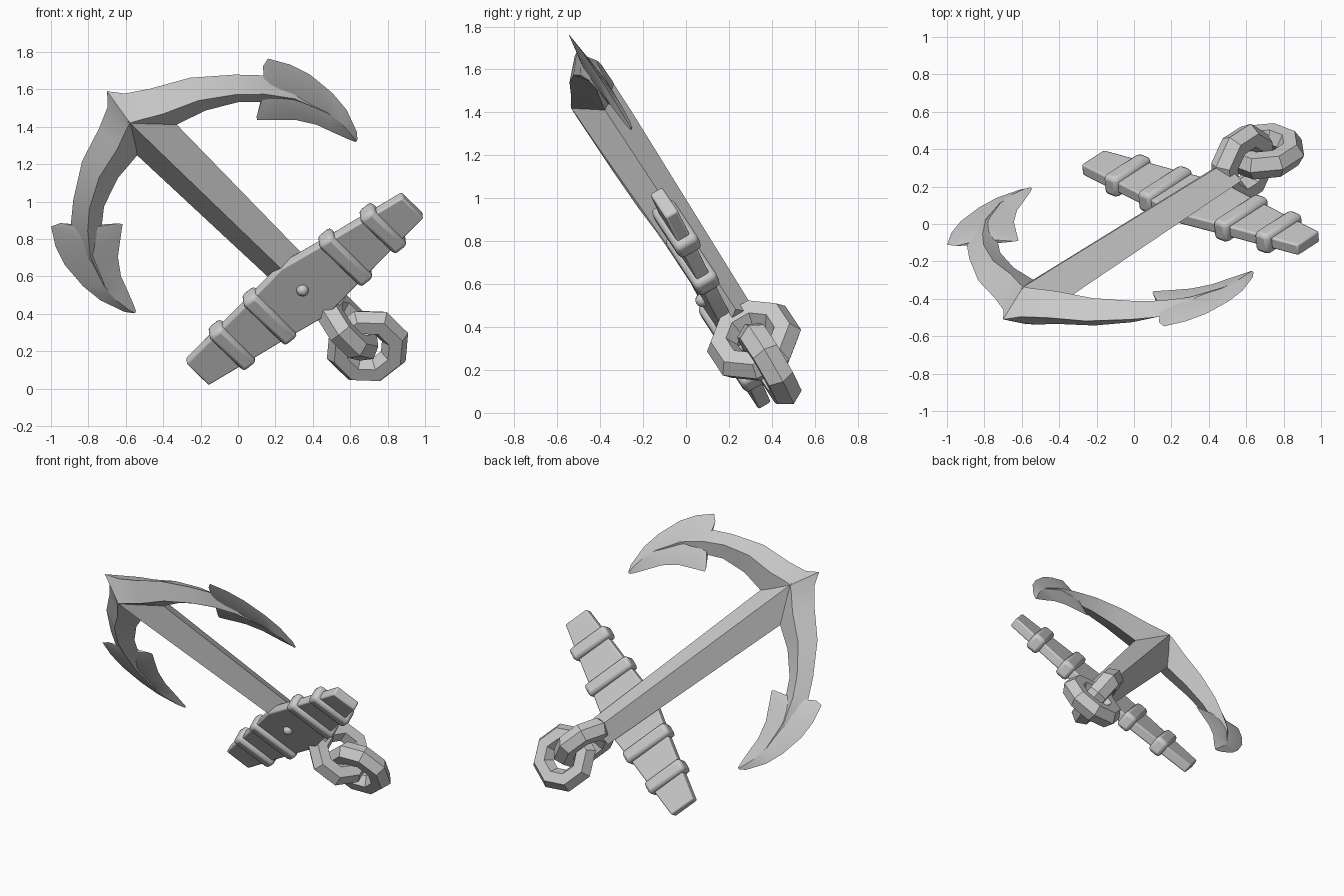
import bpy, bmesh, math
from mathutils import Matrix, Vector

if "Cube" in bpy.data.objects:
    bpy.data.objects.remove(bpy.data.objects["Cube"])

# Anchor frame: u along the arms, d down the shank, n towards the back; origin at crown point
U = Vector((0.757, -0.285, 0.586)).normalized()
D = Vector((0.651, 0.418, -0.633))
D = (D - U * D.dot(U)).normalized()
N = U.cross(D)
FRAME = Matrix.Translation((-0.70, -0.51, 1.59)) @ Matrix((U, D, N)).transposed().to_4x4()


def finish(name, bm, bevel=0.0):
    bmesh.ops.recalc_face_normals(bm, faces=bm.faces)
    me = bpy.data.meshes.new(name)
    bm.to_mesh(me)
    bm.free()
    ob = bpy.data.objects.new(name, me)
    bpy.context.collection.objects.link(ob)
    ob.matrix_world = FRAME
    if bevel:
        m = ob.modifiers.new("bevel", 'BEVEL')
        m.width = bevel
        m.segments = 2
    bpy.ops.object.select_all(action='DESELECT')
    ob.select_set(True)
    bpy.context.view_layer.objects.active = ob
    bpy.ops.object.shade_smooth_by_angle(angle=math.radians(28))
    return ob


def loft(name, sections):
    """Diamond sections: outer point, inner point, ridge point, ridge half depth."""
    bm = bmesh.new()
    rings = []
    for o, i, m, c in sections:
        rings.append([bm.verts.new(p) for p in
                      ((*o, 0), (*m, -c), (*i, 0), (*m, c))])
    for r, s in zip(rings, rings[1:]):
        for k in range(4):
            bm.faces.new((r[k], r[(k + 1) % 4], s[(k + 1) % 4], s[k]))
    bm.faces.new(rings[0])
    bm.faces.new(rings[-1])
    return finish(name, bm)


def flip(sec):
    return [((-o[0], o[1]), (-i[0], i[1]), (-m[0], m[1]), c) for o, i, m, c in sec]


def plate(name, outline, c0, c1, bevel):
    bm = bmesh.new()
    f = bm.faces.new([bm.verts.new((a, b, c0)) for a, b in outline])
    ext = bmesh.ops.extrude_face_region(bm, geom=[f])
    for v in ext['geom']:
        if isinstance(v, bmesh.types.BMVert):
            v.co.z = c1
    return finish(name, bm, bevel)


# Curved arms with a diamond section, mirrored about the shank
half = [((.06, .075), (.06, .39), (.05, .20), .112),
        ((.18, .145), (.135, .41), (.16, .26), .102),
        ((.38, .238), (.308, .448), (.35, .335), .085),
        ((.571, .388), (.475, .53), (.52, .455), .066),
        ((.685, .50), (.565, .615), (.625, .565), .048),
        ((.76, .66), (.68, .72), (.72, .70), .036),
        ((.81, .88), (.77, .90), (.79, .90), .024),
        ((.79, 1.12), (.785, 1.12), (.787, 1.12), .004)]
crown = [((0, 0), (0, .37), (0, .177), .115)]
loft("arms", flip(half)[::-1] + crown + half)

# Pointed flukes near the arm ends
fluke = [((.715, .45), (.485, .665), (.625, .565), .018),
         ((.765, .432), (.475, .682), (.65, .59), .024),
         ((.828, .541), (.546, .746), (.69, .65), .028),
         ((.866, .661), (.625, .819), (.74, .75), .028),
         ((.880, .83), (.69, .92), (.79, .88), .024),
         ((.868, .96), (.725, 1.02), (.80, 1.0), .02),
         ((.82, 1.10), (.755, 1.10), (.79, 1.10), .014),
         ((.79, 1.14), (.772, 1.14), (.781, 1.14), .006)]
loft("fluke_right", fluke)
loft("fluke_left", flip(fluke))

# Tapering shank
loft("shank", [((w, b), (-w, b), (0, b), c) for w, b, c in
               ((.15, .17, .114), (.14, .40, .112), (.105, 1.84, .08))])

# Stock bar, widest in the middle
B = 1.617
hw = [(-.755, .092), (-.27, .155), (0, .195), (.27, .155), (.765, .088)]
plate("stock", [(a, B - w) for a, w in hw] + [(a, B + w) for a, w in hw[::-1]],
      -.095, -.028, .01)

# Collars around the stock
for k, (a, w) in enumerate(((-.51, .148), (-.245, .178), (.29, .178), (.555, .148))):
    plate(f"collar_{k + 1}", [(a - .047, B - w), (a + .047, B - w),
                              (a + .047, B + w), (a - .047, B + w)], -.122, -.002, .024)

# Round bolt head
bm = bmesh.new()
bmesh.ops.create_uvsphere(bm, u_segments=12, v_segments=8, radius=.033,
                          matrix=Matrix.Translation((0, 1.60, -.097)))
finish("bolt", bm)


# Two interlocked low-poly rings
def ring(name, b, normal, R=.155, r=.074, seg=8, sides=6):
    rot = Vector((0, 0, 1)).rotation_difference(Vector(normal)).to_matrix()
    bm = bmesh.new()
    loops = []
    for s in range(seg):
        t = 2 * math.pi * (s + .5) / seg
        loop = []
        for k in range(sides):
            p = 2 * math.pi * k / sides
            q = R + r * math.cos(p)
            v = rot @ Vector((q * math.cos(t), q * math.sin(t), r * math.sin(p)))
            loop.append(bm.verts.new(v + Vector((0, b, 0))))
        loops.append(loop)
    for s in range(seg):
        l, m = loops[s], loops[(s + 1) % seg]
        for k in range(sides):
            bm.faces.new((l[k], l[(k + 1) % sides], m[(k + 1) % sides], m[k]))
    return finish(name, bm)


ring("shank_ring", 1.974, (1, 0, 0))
ring("outer_ring", 2.145, (0, 0, 1))
